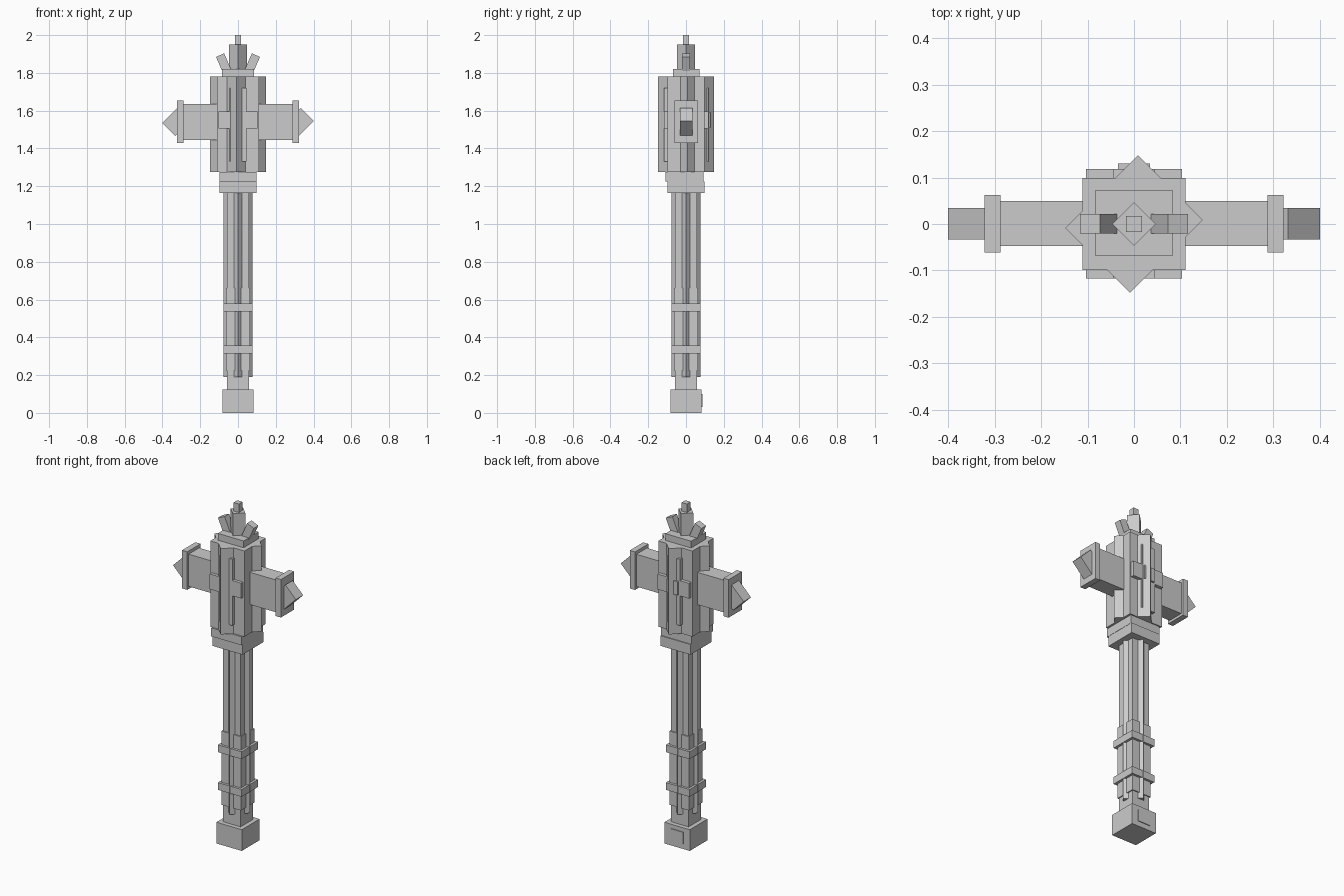
import bpy
from math import radians

if "Cube" in bpy.data.objects:
    bpy.data.objects.remove(bpy.data.objects["Cube"], do_unlink=True)

grey = bpy.data.materials.new("plain_grey")
grey.use_nodes = True
grey.diffuse_color = (0.6, 0.6, 0.6, 1)
grey.node_tree.nodes["Principled BSDF"].inputs["Base Color"].default_value = (0.6, 0.6, 0.6, 1)


def box(name, size, center, rot=(0, 0, 0)):
    """Flat-faced block given by full size, centre and rotation in degrees."""
    bpy.ops.mesh.primitive_cube_add(size=1, location=center,
                                    rotation=[radians(a) for a in rot])
    ob = bpy.context.object
    ob.name = name
    ob.scale = size
    bpy.ops.object.transform_apply(location=False, rotation=False, scale=True)
    ob.data.materials.append(grey)
    return ob


def column(name, width, depth, z0, z1, turn=0, x=0, y=0):
    """Upright block between two heights, optionally turned about z."""
    return box(name, (width, depth, z1 - z0), (x, y, (z0 + z1) / 2), (0, 0, turn))


# Pommel with its back plate
column("pommel", 0.165, 0.165, 0, 0.125)
column("pommel_plate", 0.08, 0.012, 0.03, 0.1, y=0.081)

# Shaft: a square core crossed by a turned square
column("shaft_core", 0.114, 0.114, 0.12, 1.17)
column("shaft_ridges", 0.11, 0.11, 0.19, 1.17, turn=45)

# Grip with two bands
column("grip", 0.126, 0.126, 0.225, 0.66)
for name, z in (("lower_band", 0.315), ("upper_band", 0.537)):
    column(name, 0.154, 0.154, z, z + 0.043)

# Collar under the head
column("collar_lower", 0.195, 0.195, 1.165, 1.225)
column("collar_upper", 0.198, 0.2, 1.225, 1.275, y=-0.008)

# Head: a block crossed by its turned twin
column("head_block", 0.222, 0.198, 1.275, 1.78)
column("head_ridges", 0.222, 0.197, 1.275, 1.78, turn=45)

# Cross-shaped plates on the front and back of the head
for side, y in (("front", -0.107), ("back", 0.109)):
    column(side + "_cross_upright", 0.09, 0.02, 1.33, 1.72, y=y)
    column(side + "_cross_bar", 0.206, 0.02, 1.505, 1.595, y=y)
column("back_stud", 0.07, 0.03, 1.51, 1.59, y=0.115)

# Arms with flanges and pointed tips
for side, s in (("left", 1), ("right", -1)):
    box(side + "_arm", (0.25, 0.097, 0.19), (s * 0.175, 0.001, 1.54))
    box(side + "_flange", (0.034, 0.124, 0.224), (s * 0.305, 0.001, 1.542))
    box(side + "_tip", (0.113, 0.068, 0.097), (s * 0.326, 0.001, 1.54), (0, -45, 0))
    # Splayed prongs of the crown
    box(side + "_prong", (0.047, 0.042, 0.12), (s * 0.071, 0.001, 1.839), (0, s * 23.5, 0))

# Crown
column("crown_base", 0.168, 0.14, 1.78, 1.82, y=0.002)
column("crown_column", 0.067, 0.067, 1.81, 1.95, turn=45)
column("crown_peak", 0.034, 0.034, 1.94, 2.0)
